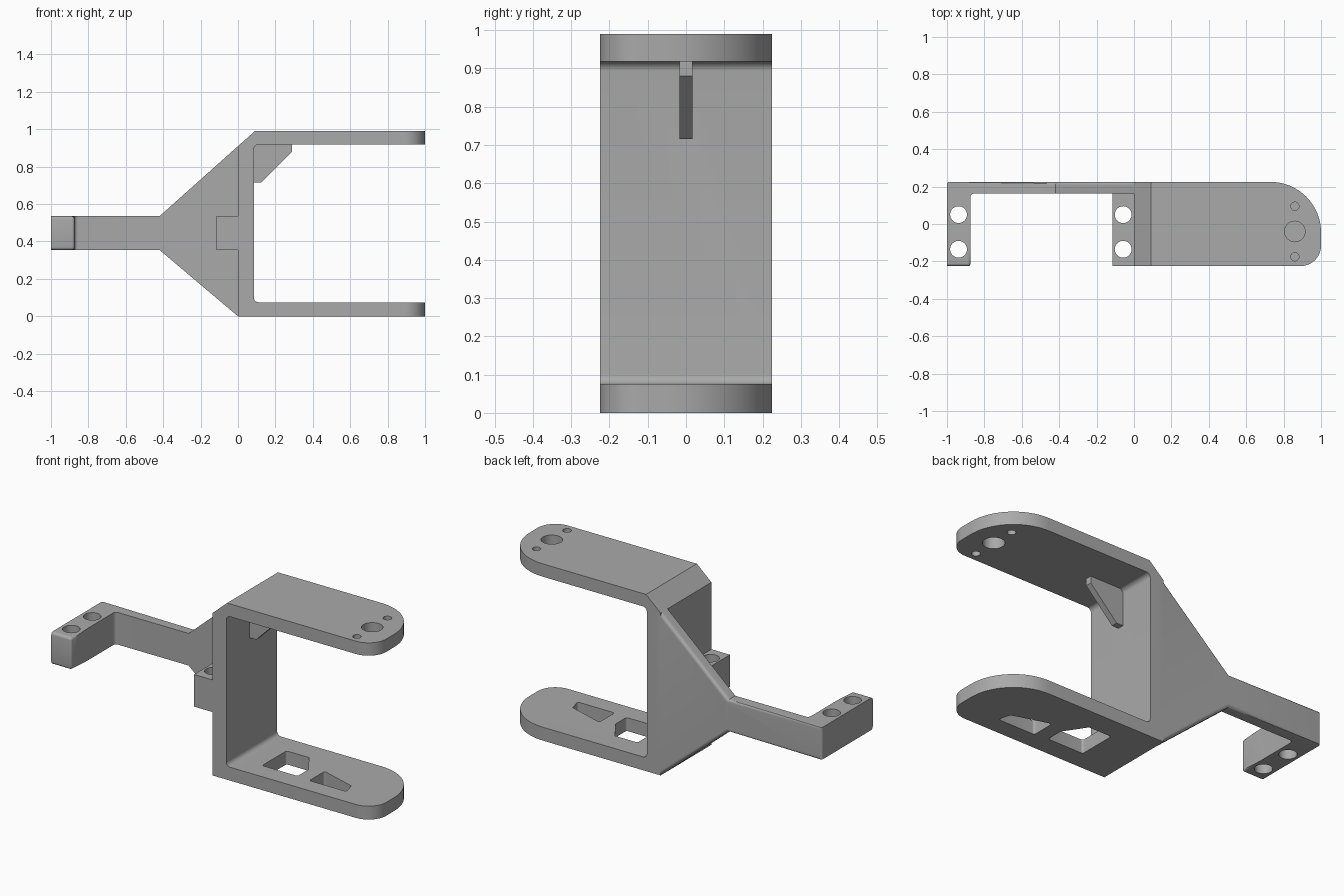
import bpy, bmesh, math
from mathutils import Vector

cube = bpy.data.objects.get("Cube")
if cube:
    bpy.data.objects.remove(cube, do_unlink=True)

grey = bpy.data.materials.new("plain grey")
grey.use_nodes = True
GREY = (0.4, 0.4, 0.4, 1)
grey.diffuse_color = GREY
grey.node_tree.nodes["Principled BSDF"].inputs["Base Color"].default_value = GREY


def rounded(points, steps=8):
    """Replace each (x, y, radius) corner by an arc; radius is optional."""
    out = []
    for i, p in enumerate(points):
        c = Vector(p[:2])
        if len(p) < 3:
            out.append(c)
            continue
        a = (Vector(points[i - 1][:2]) - c).normalized()
        b = (Vector(points[(i + 1) % len(points)][:2]) - c).normalized()
        half = a.angle(b) / 2
        r = p[2]
        centre = c + (a + b).normalized() * r / math.sin(half)
        start = c + a * r / math.tan(half) - centre
        end = c + b * r / math.tan(half) - centre
        sweep = start.angle_signed(end)
        for k in range(steps + 1):
            t = -sweep * k / steps
            s, co = math.sin(t), math.cos(t)
            out.append(centre + Vector((start.x * co - start.y * s, start.x * s + start.y * co)))
    return out


def prism(name, points, low, high, axis="z", steps=8, bevel=None):
    """Extrude a flat outline along z (x, y outline) or y (x, z outline)."""
    place = (lambda p, d: (p.x, p.y, d)) if axis == "z" else (lambda p, d: (p.x, d, p.y))
    bm = bmesh.new()
    outline = rounded(points, steps)
    a = [bm.verts.new(place(p, low)) for p in outline]
    b = [bm.verts.new(place(p, high)) for p in outline]
    bm.faces.new(a)
    bm.faces.new(b)
    for i in range(len(a)):
        j = (i + 1) % len(a)
        bm.faces.new((a[i], a[j], b[j], b[i]))
    bmesh.ops.recalc_face_normals(bm, faces=bm.faces)
    if bevel:
        width, rule = bevel
        edges = [e for e in bm.edges if rule(*(v.co for v in e.verts))]
        bmesh.ops.bevel(bm, geom=edges, offset=width, segments=4, profile=0.5, affect="EDGES")
    mesh = bpy.data.meshes.new(name)
    bm.to_mesh(mesh)
    bm.free()
    mesh.materials.append(grey)
    ob = bpy.data.objects.new(name, mesh)
    bpy.context.collection.objects.link(ob)
    return ob


def combine(body, tool, operation):
    mod = body.modifiers.new("combine", "BOOLEAN")
    mod.operation, mod.object, mod.solver = operation, tool, "EXACT"
    bpy.context.view_layer.objects.active = body
    bpy.ops.object.modifier_apply(modifier=mod.name)
    bpy.data.objects.remove(tool, do_unlink=True)


def drill(body, x, y, r, low, high):
    pts = [(x + r * math.cos(k * math.tau / 32), y + r * math.sin(k * math.tau / 32)) for k in range(32)]
    combine(body, prism("hole", pts, low, high), "DIFFERENCE")


W = 0.225            # half depth
LOW, HIGH = 0.355, 0.535   # height range of the side arm

# Fork: wall with an upper and a lower arm, trimmed to rounded tips
fork = prism("fork_bracket", [
    (0, 0), (1, 0), (1, 0.075), (0.085, 0.075, 0.025), (0.085, 0.918, 0.025),
    (1, 0.918), (1, 0.99), (0.09, 0.99), (0, 0.91)], -W, W, "y")
tip = prism("tip_outline", [(-0.1, -W - 0.1), (0.5, -W - 0.1), (0.5, -W), (1, -W, 0.11),
                            (1, W, 0.27), (0.5, W), (0.5, W + 0.1), (-0.1, W + 0.1)],
            -0.1, 1.1, steps=20)
combine(fork, tip, "INTERSECT")

# Stiffening rib under the upper arm
combine(fork, prism("rib", [(0.06, 0.715), (0.125, 0.715), (0.29, 0.88), (0.29, 0.94),
                            (0.06, 0.94)], -0.0175, 0.0175, "y"), "UNION")

# Tapered back plate with softened sloping edges
slope = lambda p, q: min(p.y, q.y) > 0.2 and abs(p.x - q.x) > 0.1 and abs(p.z - q.z) > 0.1
combine(fork, prism("back_plate", [(-0.42, LOW), (0, 0), (0.04, 0), (0.04, 0.91), (0, 0.91),
                                   (-0.42, HIGH)], 0.163, W, "y", bevel=(0.018, slope)), "UNION")

# Side arm with its end block
along = lambda p, q: abs(p.z - q.z) < 0.001 and (
    (abs(p.x - q.x) > 0.2 and p.y > 0.2) or (p.y < -0.2 and q.y < -0.2))
combine(fork, prism("side_arm", [(-1, -W), (-0.875, -W, 0.012), (-0.875, 0.163, 0.02),
                                 (-0.4, 0.163), (-0.4, W), (-1, W, 0.012)],
                    LOW, HIGH, bevel=(0.015, along)), "UNION")

# Middle block on the wall
combine(fork, prism("middle_block", [(-0.115, -W), (0.04, -W), (0.04, 0.19), (-0.115, 0.19)],
                    LOW, HIGH), "UNION")

# Bolt holes in both blocks
for x in (-0.938, -0.058):
    for y in (0.05, -0.135):
        drill(fork, x, y, 0.045, 0.3, 0.6)

# Pivot holes in the upper arm
for y, r in ((-0.04, 0.055), (0.095, 0.022), (-0.175, 0.022)):
    drill(fork, 0.86, y, r, 0.85, 1.1)

# Windows in the lower arm
R = 0.012
for pts in ([(0.23, -0.115), (0.45, -0.115), (0.45, -0.02), (0.37, 0.1), (0.23, 0.1)],
            [(0.53, -0.125), (0.76, -0.125), (0.74, -0.055), (0.53, 0.01)]):
    combine(fork, prism("window", [(x, y, R) for x, y in pts], -0.1, 0.2), "DIFFERENCE")

# Shading
bpy.ops.object.select_all(action="DESELECT")
fork.select_set(True)
bpy.context.view_layer.objects.active = fork
bpy.ops.object.shade_smooth_by_angle(angle=math.radians(30))
